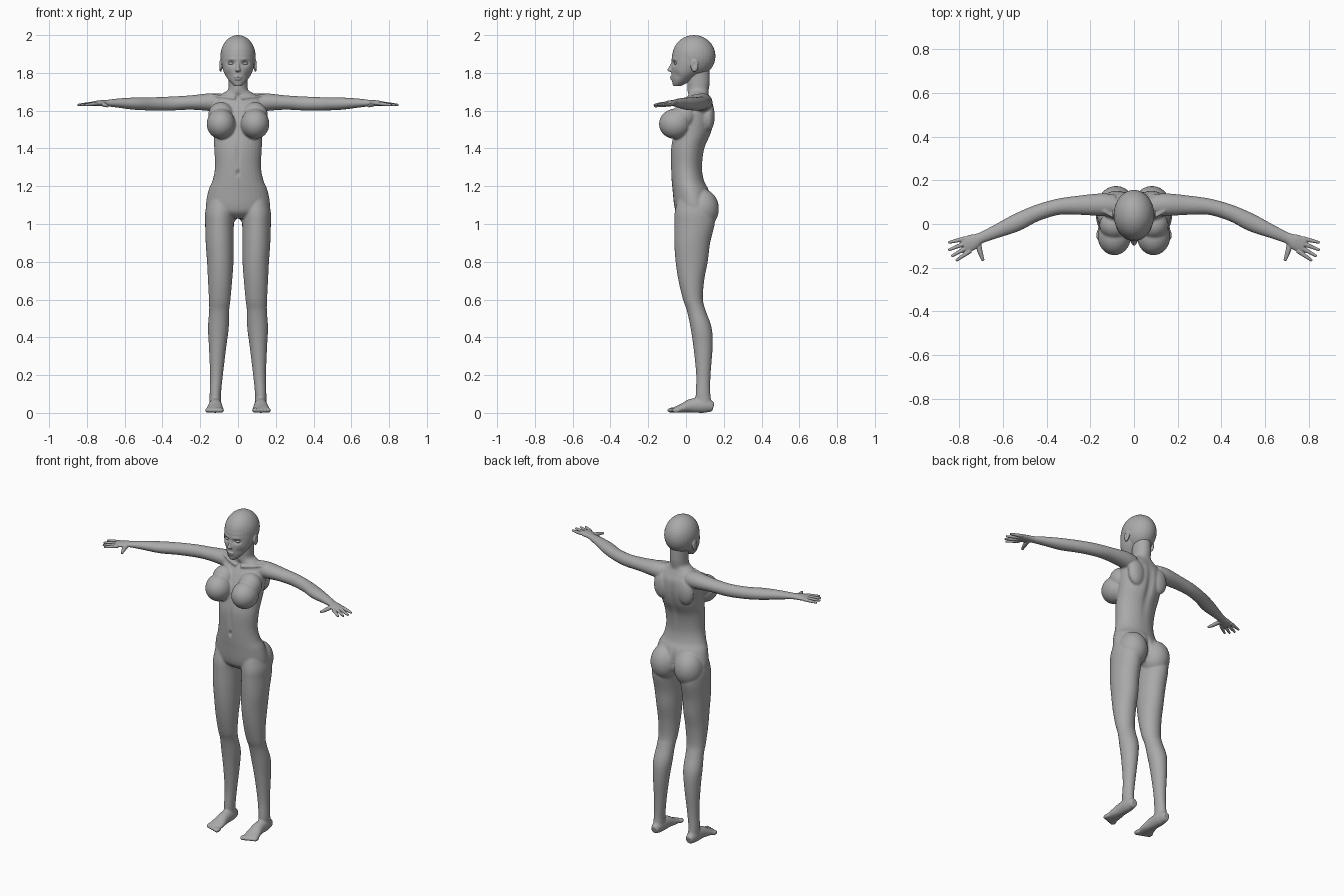
import bpy
import bmesh
import math
from mathutils import Vector, Matrix

default_cube = bpy.data.objects.get("Cube")
if default_cube:
    bpy.data.objects.remove(default_cube, do_unlink=True)

# Single matte grey for the whole figure
grey = bpy.data.materials.new("plain grey")
grey.use_nodes = True
colour = (0.4, 0.4, 0.4, 1)
grey.diffuse_color = colour
shader = next(n for n in grey.node_tree.nodes if n.type == "BSDF_PRINCIPLED")
shader.inputs["Base Color"].default_value = colour

SIDES = (1, -1)
SEGMENTS = 32
STEPS = 5


def smooth_rows(rows):
    """Catmull-Rom interpolation through rows of (x, y, z, half width, half depth)."""
    result = []
    last = len(rows) - 1
    for i in range(last):
        a, b, c, d = (rows[max(0, min(last, i + k))] for k in (-1, 0, 1, 2))
        for step in range(STEPS):
            t = step / STEPS
            result.append([
                q + t * ((r - p) + t * ((2 * p - 5 * q + 4 * r - s) + t * (3 * (q - r) + s - p))) / 2
                for p, q, r, s in zip(a, b, c, d)])
    result.append(list(rows[last]))
    return result


def loft(bm, rows, side=1, upright=True):
    """Skin elliptical sections; upright sections stay level, others follow the path."""
    path = smooth_rows(rows)
    centres = [Vector((side * row[0], row[1], row[2])) for row in path]
    rings = []
    for i, (centre, row) in enumerate(zip(centres, path)):
        u, v = Vector((1, 0, 0)), Vector((0, 1, 0))
        if not upright:
            tangent = centres[min(i + 1, len(path) - 1)] - centres[max(i - 1, 0)]
            u = Vector((0, 0, 1)).cross(tangent).normalized()
            v = tangent.cross(u).normalized()
        ring = []
        for k in range(SEGMENTS):
            angle = math.tau * k / SEGMENTS
            ring.append(bm.verts.new(
                centre + u * row[3] * math.cos(angle) + v * row[4] * math.sin(angle)))
        rings.append(ring)
    for low, high in zip(rings, rings[1:]):
        for k in range(SEGMENTS):
            n = (k + 1) % SEGMENTS
            bm.faces.new((low[k], low[n], high[n], high[k]))
    bm.faces.new(rings[0])
    bm.faces.new(rings[-1])


def ball(bm, centre, radii, side=1):
    place = Matrix.Translation((side * centre[0], centre[1], centre[2]))
    bmesh.ops.create_uvsphere(bm, u_segments=32, v_segments=20, radius=1,
                              matrix=place @ Matrix.Diagonal((*radii, 1)))


def finish(name, bm, voxel=None, passes=4, dents=()):
    """Fuse the overlapping forms, relax the joins, then press in soft dents."""
    bmesh.ops.recalc_face_normals(bm, faces=bm.faces)
    mesh = bpy.data.meshes.new(name)
    bm.to_mesh(mesh)
    bm.free()
    obj = bpy.data.objects.new(name, mesh)
    bpy.context.scene.collection.objects.link(obj)
    if voxel:
        remesh = obj.modifiers.new("fuse", "REMESH")
        remesh.mode = "VOXEL"
        remesh.voxel_size = voxel
        relax = obj.modifiers.new("relax", "SMOOTH")
        relax.factor = 0.5
        relax.iterations = passes
        graph = bpy.context.evaluated_depsgraph_get()
        mesh = bpy.data.meshes.new_from_object(obj.evaluated_get(graph))
        obj.modifiers.clear()
        obj.data = mesh
    for centre, radii, push in dents:
        for vert in mesh.vertices:
            gap = [(vert.co[k] - centre[k]) / radii[k] for k in range(3)]
            distance = sum(g * g for g in gap)
            if distance < 6:
                vert.co += Vector(push) * math.exp(-distance)
    mesh.materials.clear()
    mesh.materials.append(grey)
    for face in mesh.polygons:
        face.use_smooth = True
    return obj


# Torso and neck
body = bmesh.new()
loft(body, [
    (0, .045, 1.03, .08, .06), (0, .045, 1.06, .155, .095),
    (0, .04, 1.1, .17, .103), (0, .025, 1.18, .156, .096),
    (0, .01, 1.23, .135, .086), (0, .003, 1.3, .122, .083),
    (0, .01, 1.4, .126, .09), (0, .035, 1.48, .13, .1),
    (0, .05, 1.55, .137, .1), (0, .066, 1.62, .142, .082),
    (0, .07, 1.66, .13, .062), (0, .065, 1.69, .085, .055),
    (0, .064, 1.71, .054, .057), (0, .066, 1.75, .05, .06), (0, .065, 1.82, .05, .06)])

for s in SIDES:
    # Chest, shoulder blade, collarbone and buttock
    ball(body, (.09, -.057, 1.53), (.076, .086, .08), s)
    ball(body, (.09, -.005, 1.575), (.068, .065, .07), s)
    ball(body, (.08, .118, 1.57), (.055, .034, .08), s)
    ball(body, (.082, .085, 1.08), (.085, .089, .105), s)
    loft(body, [(.015, .005, 1.665, .009, .009), (.07, .022, 1.672, .008, .008),
                (.14, .06, 1.682, .009, .009)], s, upright=False)
    # Arm
    loft(body, [
        (.09, .085, 1.64, .05, .05), (.15, .088, 1.645, .052, .047),
        (.25, .086, 1.643, .044, .038), (.35, .078, 1.638, .037, .037),
        (.45, .048, 1.636, .037, .035), (.54, .005, 1.637, .04, .033),
        (.63, -.034, 1.64, .031, .025), (.71, -.068, 1.64, .024, .015)], s, upright=False)
    # Leg
    loft(body, [
        (.09, .045, 1.13, .07, .09), (.097, .045, 1.06, .077, .105),
        (.098, .045, 1, .076, .107), (.097, .033, .9, .074, .095),
        (.094, .03, .8, .07, .085), (.095, .028, .7, .064, .068),
        (.097, .037, .6, .057, .053), (.1, .055, .54, .053, .05),
        (.104, .08, .45, .055, .056), (.108, .09, .35, .046, .051),
        (.114, .092, .2, .034, .038), (.12, .09, .1, .03, .039),
        (.12, .095, .04, .03, .043)], s)
    # Foot and toes
    loft(body, [
        (.12, .145, .03, .022, .024), (.12, .1, .04, .032, .04),
        (.12, .03, .038, .035, .037), (.122, -.02, .025, .043, .024),
        (.124, -.06, .016, .044, .015)], s, upright=False)
    for toe in range(5):
        thick = .011 if toe else .016
        ball(body, (.09 + .018 * toe, -.075 + .006 * toe, .014),
             (thick, .025, .014), s)

body_dents = [
    ((0, -.08, 1.27), (.008, .04, .014), (0, .012, 0)),
    ((0, -.08, 1.37), (.012, .04, .07), (0, .006, 0)),
    ((0, .15, 1.46), (.022, .06, .16), (0, -.012, 0)),
    ((0, .14, 1.08), (.012, .06, .07), (0, -.02, 0)),
    ((0, .0, 1.675), (.014, .03, .014), (0, .01, 0)),
]
finish("body", body, .0055, 5, body_dents)

# Head with jaw, nose, lips and ears
head = bmesh.new()
ball(head, (0, .042, 1.889), (.093, .114, .111))
loft(head, [
    (0, -.048, 1.73, .02, .02), (0, -.026, 1.757, .046, .048),
    (0, 0, 1.8, .074, .077), (0, .02, 1.85, .087, .097), (0, .035, 1.9, .09, .108)])
loft(head, [(0, -.066, 1.862, .008, .01), (0, -.078, 1.83, .009, .013),
            (0, -.083, 1.815, .014, .016), (0, -.077, 1.806, .012, .012)])
ball(head, (0, -.073, 1.778), (.022, .012, .006))
ball(head, (0, -.071, 1.767), (.019, .012, .007))
for s in SIDES:
    ball(head, (.092, .045, 1.838), (.009, .021, .033), s)

head_dents = []
for s in SIDES:
    head_dents += [
        ((s * .036, -.07, 1.851), (.021, .03, .013), (0, .014, 0)),
        ((s * .036, -.07, 1.872), (.024, .03, .008), (0, -.004, 0)),
        ((s * .102, .043, 1.843), (.006, .01, .017), (-s * .006, 0, 0)),
        ((s * .05, -.05, 1.79), (.018, .03, .02), (-s * .003, .004, 0)),
    ]
finish("head", head, .0035, 4, head_dents)

# Eyes, hands and fingers
for s, label in zip(SIDES, ("left", "right")):
    eye = bmesh.new()
    ball(eye, (.036, -.051, 1.85), (.016, .013, .008), s)
    finish(label + "_eye", eye)

    hand = bmesh.new()
    loft(hand, [
        (.68, -.055, 1.64, .025, .017), (.71, -.068, 1.64, .026, .016),
        (.74, -.083, 1.639, .036, .015), (.778, -.1, 1.636, .035, .01)], s, upright=False)
    tips = [(.815, -.168), (.836, -.148), (.85, -.12), (.85, -.085)]
    for number, (x, y) in enumerate(tips):
        spread = .02 * number - .03
        base = Vector((.76 + .39 * spread, -.094 + .92 * spread, 1.637))
        tip = Vector((x, y, 1.63))
        loft(hand, [(*base, .011, .01), (*base.lerp(tip, .5), .009, .009),
                    (*tip, .006, .006)], s, upright=False)
    loft(hand, [(.715, -.08, 1.635, .014, .012), (.705, -.125, 1.63, .012, .011),
                (.69, -.168, 1.624, .007, .007)], s, upright=False)
    finish(label + "_hand", hand, .003, 3)
